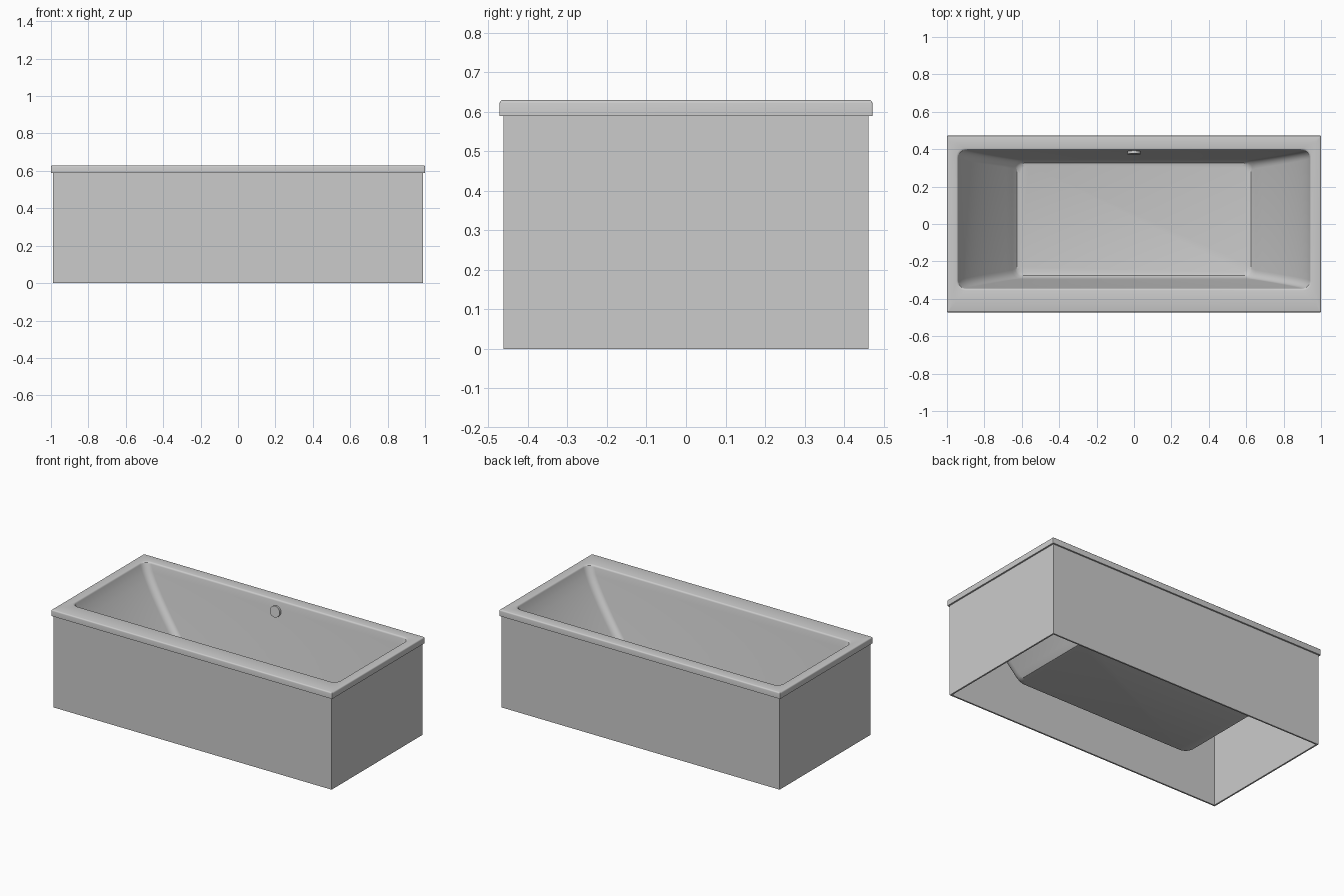
import bpy, bmesh
from math import sin, cos, pi, radians

if "Cube" in bpy.data.objects:
    bpy.data.objects.remove(bpy.data.objects["Cube"], do_unlink=True)

grey = bpy.data.materials.new("light grey")
grey.use_nodes = True
grey.diffuse_color = (0.6, 0.6, 0.6, 1)
grey.node_tree.nodes["Principled BSDF"].inputs["Base Color"].default_value = (0.6, 0.6, 0.6, 1)

BASIN_Y = 0.025          # the basin sits a little towards the back
FLOOR, LIP = 0.15, 0.62  # basin floor and start of the rounded lip


def ring(hx, hy, z, radius=0.0, segs=0, cy=0.0):
    """Rounded rectangle, counter-clockwise from above."""
    pts = []
    for q, (sx, sy) in enumerate([(1, 1), (-1, 1), (-1, -1), (1, -1)]):
        for k in range(segs + 1):
            a = q * pi / 2 + (k / segs if segs else 0.5) * pi / 2
            pts.append((sx * (hx - radius) + radius * cos(a),
                        cy + sy * (hy - radius) + radius * sin(a), z))
    return pts


def loft(name, rings, wrap=False):
    """Bridge matching rings; either close the loop or cap both ends."""
    bm = bmesh.new()
    loops = [[bm.verts.new(p) for p in r] for r in rings]
    pairs = list(zip(loops, loops[1:]))
    if wrap:
        pairs.append((loops[-1], loops[0]))
    else:
        bm.faces.new(loops[0][::-1])
        bm.faces.new(loops[-1])
    for a, b in pairs:
        for i in range(len(a)):
            j = (i + 1) % len(a)
            bm.faces.new((a[i], a[j], b[j], b[i]))
    me = bpy.data.meshes.new(name)
    bm.to_mesh(me)
    bm.free()
    ob = bpy.data.objects.new(name, me)
    bpy.context.collection.objects.link(ob)
    finish(ob)
    return ob


def finish(ob, angle=32):
    ob.data.materials.clear()
    ob.data.materials.append(grey)
    bpy.ops.object.select_all(action='DESELECT')
    ob.select_set(True)
    bpy.context.view_layer.objects.active = ob
    bpy.ops.object.shade_smooth_by_angle(angle=radians(angle))


def basin(hx, hy, z, grow=0.0):
    return ring(hx + grow, hy + grow, z - grow, 0.045 + grow, 6, BASIN_Y)


def outer(hx, hy, z):
    return ring(hx, hy, z, 0.003, 6)


def wall(s):
    """Basin half sizes at height fraction s; the ends curve in."""
    return (0.62 + 0.32 * (1 - (1 - s) ** 1.2), 0.312 + 0.058 * s,
            FLOOR + (LIP - FLOOR) * s)


# Basin wall from the lip down, ending in a rounded floor edge
sides = [wall(1 - 0.92 * k / 10) for k in range(11)]
sides += [(0.635, 0.309, 0.165), (0.625, 0.301, 0.154), (0.608, 0.288, FLOOR)]
steps = [radians(a) for a in (0, 30, 60, 90)]

# Tub shell: underside, rim skirt, rim top, lip and inside
shell = [basin(*p, grow=0.01) for p in reversed(sides[1:])]
shell += [basin(0.95, 0.38, 0.615),
          outer(0.988, 0.458, 0.615), outer(0.988, 0.458, 0.59),
          outer(1.0, 0.472, 0.59)]
shell += [outer(0.992 + 0.008 * cos(a), 0.464 + 0.008 * cos(a),
                0.622 + 0.008 * sin(a)) for a in steps]
shell += [basin(0.95 - 0.01 * sin(a), 0.38 - 0.01 * sin(a),
                LIP + 0.01 * cos(a)) for a in steps]
shell += [basin(*p) for p in sides[1:]]
loft("tub_shell", shell)

# Apron panels around the open underside
OUT, IN = (0.99, 0.462), (0.98, 0.452)
loft("apron", [ring(*OUT, 0.0), ring(*OUT, 0.612),
               ring(*IN, 0.612), ring(*IN, 0.0)], wrap=True)

# Overflow cap on the back wall
bpy.ops.mesh.primitive_cylinder_add(vertices=32, radius=0.035, depth=0.02,
                                    location=(0, 0.383, 0.56),
                                    rotation=(radians(83), 0, 0))
cap = bpy.context.object
cap.name = "overflow_cap"
finish(cap)
